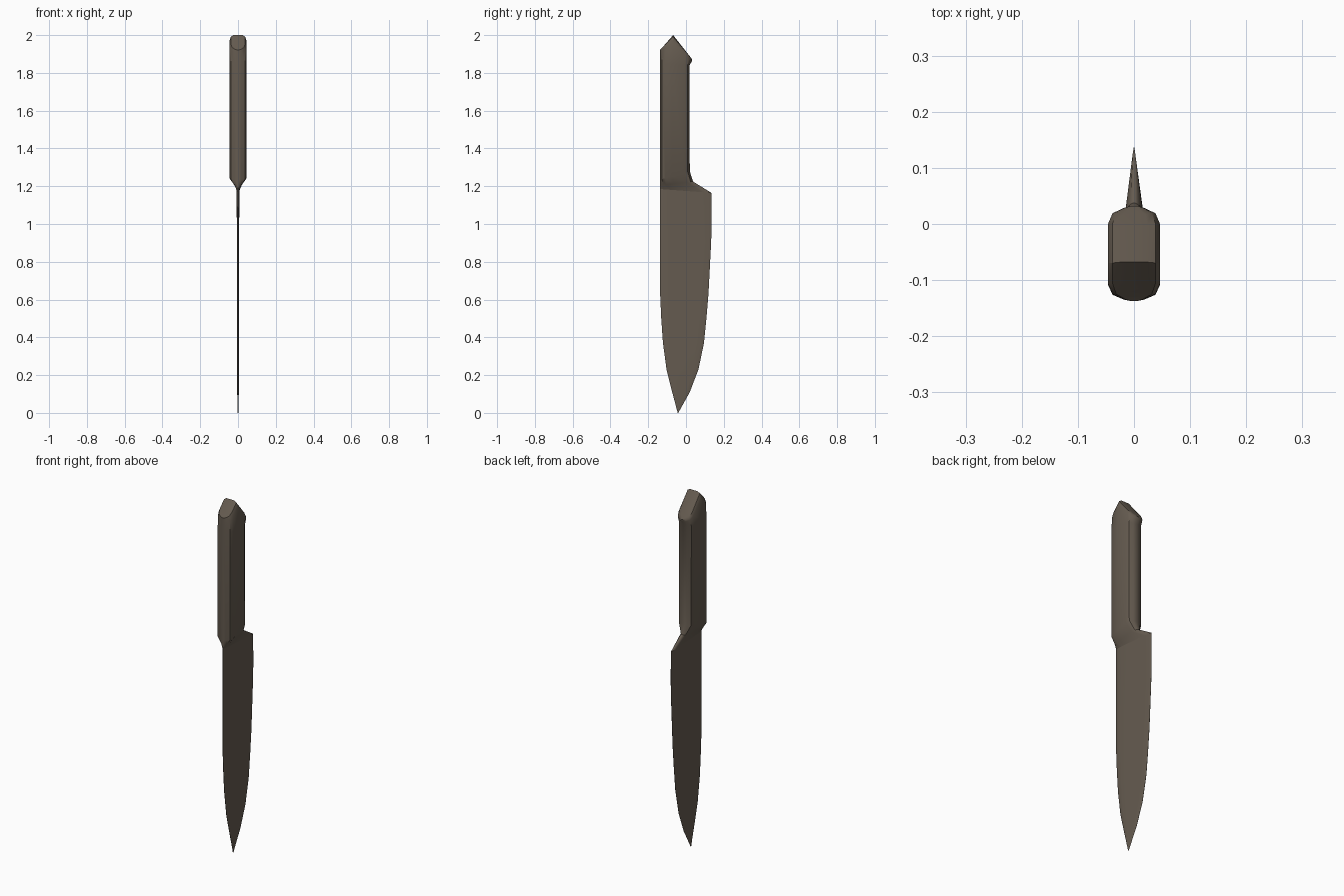
import bpy, bmesh

if "Cube" in bpy.data.objects:
    bpy.data.objects.remove(bpy.data.objects["Cube"])

mat = bpy.data.materials.new("dark_brown_grey")
mat.diffuse_color = (0.13, 0.105, 0.08, 1)
mat.use_nodes = True
mat.node_tree.nodes["Principled BSDF"].inputs["Base Color"].default_value = mat.diffuse_color

# Half cross-section: (fraction from spine to belly, fraction of half width)
SECTION = [(0, 0.15), (.015, .4), (.07, .83), (.18, 1), (.4, 1),
           (.82, 1), (.93, .83), (.985, .4), (1, 0.15)]


def loft(name, rings, cap_first=False, cap_last=False, angle=35):
    """Ring: z spine, z ridge (None = straight), z belly, y spine, y belly,
    half width at spine, half width at belly."""
    bm = bmesh.new()
    loops, sides = [], []
    for zb, zr, zf, yb, yf, hb, hf in rings:
        pts = []
        for t, w in SECTION:
            z = zb + (zf - zb) * t
            if zr is not None:
                z = zb + (zr - zb) * t / .4 if t <= .4 else zr + (zf - zr) * (t - .4) / .6
            pts.append((w * (hb + (hf - hb) * t), yb + (yf - yb) * t, z))
        right = [bm.verts.new(p) for p in pts]
        left = [bm.verts.new((-x, y, z)) for x, y, z in pts]
        sides.append((right, left))
        loops.append(right + left[::-1])
    for a, b in zip(loops, loops[1:]):
        n = len(a)
        for i in range(n):
            j = (i + 1) % n
            bm.faces.new((a[i], a[j], b[j], b[i]))
    for use, (r, l) in ((cap_first, sides[0]), (cap_last, sides[-1])):
        if use:
            for i in range(len(r) - 1):
                bm.faces.new((r[i], r[i + 1], l[i + 1], l[i]))
    bmesh.ops.recalc_face_normals(bm, faces=bm.faces)
    me = bpy.data.meshes.new(name)
    bm.to_mesh(me)
    bm.free()
    ob = bpy.data.objects.new(name, me)
    bpy.context.collection.objects.link(ob)
    me.materials.append(mat)
    bpy.ops.object.select_all(action='DESELECT')
    ob.select_set(True)
    bpy.context.view_layer.objects.active = ob
    bpy.ops.object.shade_smooth_by_angle(angle=angle * 3.14159 / 180)
    return ob


heel = (1.185, None, 1.165, -.137, .134, .009, .004)

# Handle with pitched butt, pommel bump and bolster
loft("handle", [
    (1.927, 2.0, 1.878, -.132, .028, .024, .024),
    (1.922, 1.992, 1.872, -.137, .032, .038, .038),
    (1.905, 1.965, 1.862, -.137, .031, .046, .046),
    (1.85, None, 1.838, -.137, .018, .046, .046),
    (1.235, None, 1.28, -.137, .020, .046, .046),
    (1.205, None, 1.225, -.137, .037, .022, .018),
    heel,
], cap_first=True)

# Blade: spine and belly curve together to the tip
blade = [heel]
for z, yb, yf in [(1.0, -.137, .136), (.9, -.137, .133), (.63, -.137, .119),
                  (.5, -.131, .108), (.37, -.122, .095), (.23, -.103, .066),
                  (.11, -.073, .020), (0, -.044, -.041)]:
    k = 1 if z > .2 else .3 + .7 * z / .2
    blade.append((z, None, z, yb, yf, .007 * k, .003 * k))
loft("blade", blade, cap_last=True)
